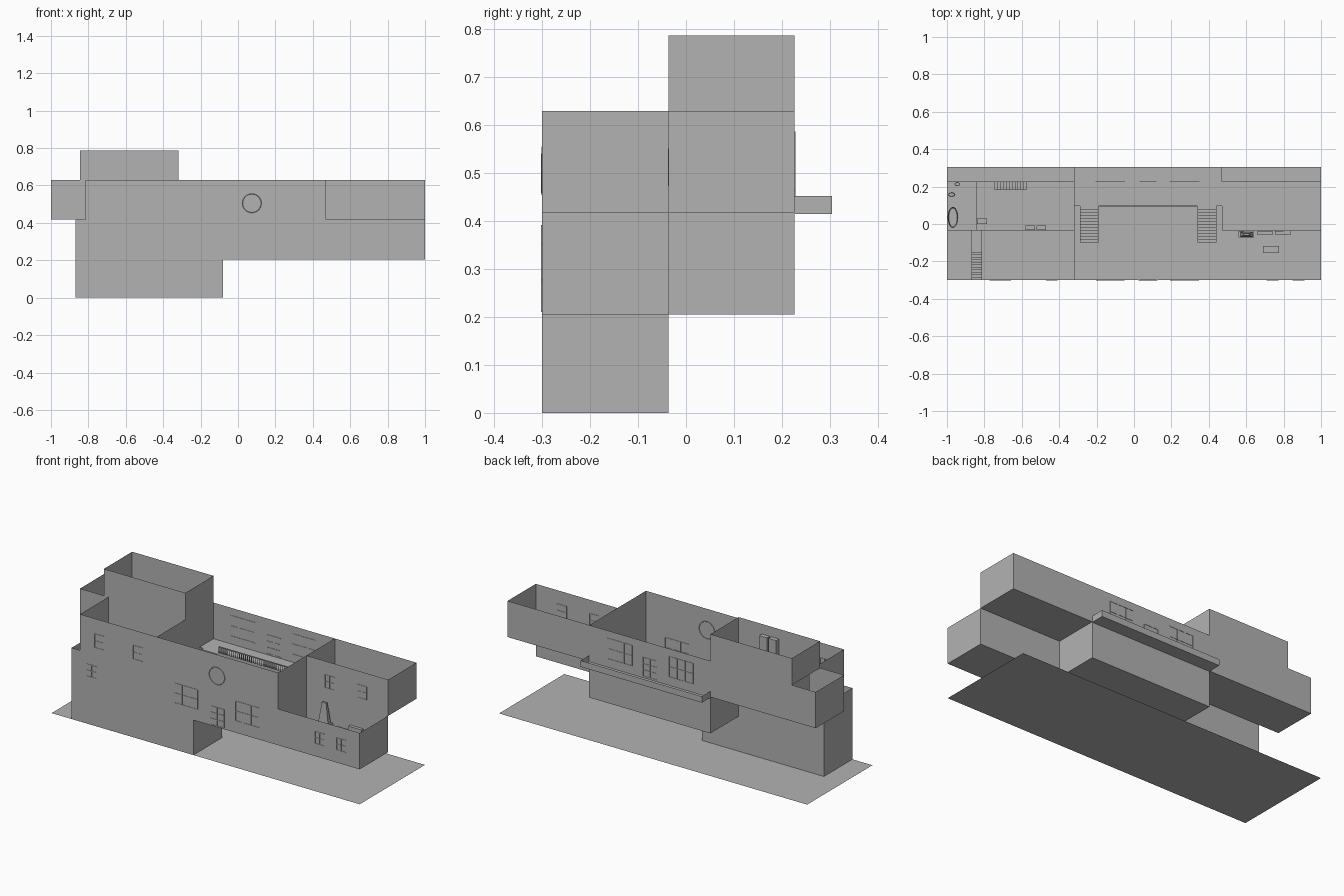
import bpy, bmesh, math
from mathutils import Matrix, Vector

if "Cube" in bpy.data.objects:
    bpy.data.objects.remove(bpy.data.objects["Cube"])

plaster = bpy.data.materials.new("plain_grey")
plaster.use_nodes = True
GREY = (0.45, 0.45, 0.45, 1)
plaster.diffuse_color = GREY
plaster.node_tree.nodes["Principled BSDF"].inputs["Base Color"].default_value = GREY

# Main plan lines and storey heights
WEST, EAST, HALL_W, HALL_E = -1.0, 1.0, -0.317, 0.47
FRONT, MID, BACK, EDGE = -0.3, -0.036, 0.226, 0.305
LOW_W, ROOM_W, ATTIC_W = -0.87, -0.815, -0.845
BASE, GROUND, FIRST, ATTIC, TOP = 0.0, 0.205, 0.418, 0.63, 0.787


def finish(name, bm):
    mesh = bpy.data.meshes.new(name)
    bm.to_mesh(mesh)
    bm.free()
    mesh.materials.append(plaster)
    obj = bpy.data.objects.new(name, mesh)
    bpy.context.collection.objects.link(obj)
    return obj


def quad(bm, *points):
    bm.faces.new([bm.verts.new(p) for p in points])


def add_box(bm, x0, x1, y0, y1, z0, z1):
    size = Matrix.Diagonal((x1 - x0, y1 - y0, z1 - z0, 1))
    place = Matrix.Translation(((x0 + x1) / 2, (y0 + y1) / 2, (z0 + z1) / 2))
    bmesh.ops.create_cube(bm, size=1, matrix=place @ size)


def box(name, *bounds):
    bm = bmesh.new()
    add_box(bm, *bounds)
    return finish(name, bm)


def walls(name, z0, z1, *points):
    """Thin upright sheets along a plan path."""
    bm = bmesh.new()
    for (ax, ay), (bx, by) in zip(points, points[1:]):
        quad(bm, (ax, ay, z0), (bx, by, z0), (bx, by, z1), (ax, ay, z1))
    return finish(name, bm)


def floor(name, x0, x1, y0, y1, z):
    bm = bmesh.new()
    quad(bm, (x0, y0, z), (x1, y0, z), (x1, y1, z), (x0, y1, z))
    return finish(name, bm)


# Ground
floor("ground", WEST, EAST, FRONT, EDGE, BASE)

# Basement and ground storey
walls("basement_walls", BASE, GROUND, (LOW_W, FRONT), (-0.08, FRONT),
      (-0.08, MID), (LOW_W, MID), (LOW_W, FRONT))
walls("ground_west_walls", GROUND, FIRST, (HALL_W, MID), (LOW_W, MID),
      (LOW_W, FRONT), (EAST, FRONT))
walls("ground_east_walls", GROUND, FIRST, (EAST, FRONT), (EAST, MID), (HALL_E, MID))
floor("front_ground_floor", ROOM_W, EAST, FRONT, MID, GROUND)
floor("stair_landing", LOW_W, ROOM_W, -0.14, MID, GROUND)
floor("hall_rear_floor", HALL_W, HALL_E, MID, BACK, GROUND)
walls("hall_rear_lower_wall", GROUND, FIRST, (HALL_W, BACK), (HALL_E, BACK))

# Upper storey and the full height hall partitions
for side, x in (("west", HALL_W), ("east", HALL_E)):
    walls(f"hall_{side}_wall", GROUND, ATTIC, (x, FRONT), (x, BACK))
walls("upper_front_walls", FIRST, ATTIC, (ROOM_W, MID), (ROOM_W, FRONT), (HALL_E, FRONT))
walls("upper_rear_walls", FIRST, ATTIC, (HALL_W, MID), (WEST, MID), (WEST, BACK),
      (EAST, BACK), (EAST, MID), (HALL_E, MID))
walls("bathroom_partition", FIRST, ATTIC, (ROOM_W, 0.02), (ROOM_W, BACK))
floor("upper_front_floor", ROOM_W, HALL_W, FRONT, MID, FIRST)
floor("upper_rear_west_floor", WEST, HALL_W, MID, BACK, FIRST)
floor("upper_rear_east_floor", HALL_E, EAST, MID, BACK, FIRST)

# Attic room with a stair opening
walls("attic_walls", ATTIC, TOP, (ATTIC_W, MID), (HALL_W, MID), (HALL_W, BACK),
      (ATTIC_W, BACK), (ATTIC_W, MID))
floor("attic_floor", ATTIC_W, HALL_W, MID, 0.185, ATTIC)
floor("attic_floor_west", ATTIC_W, -0.745, 0.185, BACK, ATTIC)
floor("attic_floor_east", -0.56, HALL_W, 0.185, BACK, ATTIC)

# Rear balcony
floor("balcony_floor", HALL_W, HALL_E, BACK, EDGE, FIRST - 0.003)
walls("balcony_parapet", FIRST - 0.003, 0.452, (HALL_W, BACK), (HALL_W, EDGE),
      (HALL_E, EDGE), (HALL_E, BACK))

# Gallery inside the hall, with railing
floor("gallery_floor", HALL_W, HALL_E, 0.095, BACK, FIRST)
bm = bmesh.new()
add_box(bm, -0.19, 0.34, 0.092, 0.098, 0.452, 0.457)
for i in range(41):
    x = -0.19 + i * 0.53 / 40
    add_box(bm, x - 0.0015, x + 0.0015, 0.0935, 0.0965, FIRST, 0.452)
finish("gallery_railing", bm)


def stair(name, start, end, width, z0, z1, axis, steps=12):
    """Thin treads and risers climbing from start to end along one axis."""
    bm = bmesh.new()
    run, rise = (end - start) / steps, (z1 - z0) / steps

    def point(along, across, z):
        return (along, across, z) if axis == "x" else (across, along, z)
    for i in range(steps):
        a, b = start + i * run, start + (i + 1) * run
        low, high = z0 + i * rise, z0 + (i + 1) * rise
        for (p, q), (r, s) in (((a, low), (a, high)), ((a, high), (b, high))):
            quad(bm, point(p, width[0], q), point(p, width[1], q),
                 point(r, width[1], s), point(r, width[0], s))
    return finish(name, bm)


stair("hall_stair_west", -0.1, 0.095, (-0.29, -0.19), GROUND, FIRST, "y")
stair("hall_stair_east", -0.1, 0.095, (0.34, 0.44), GROUND, FIRST, "y")
stair("basement_stair", FRONT, -0.14, (LOW_W, ROOM_W), BASE, GROUND, "y")
stair("attic_stair", -0.745, -0.56, (0.185, BACK), FIRST, ATTIC, "x")


# Window and door trim: slim bars laid over a wall
def trim(name, wall, a0, a1, z0, z1, columns=2, rows=2, axis="x", t=0.003):
    bm = bmesh.new()

    def bar(p, q, r, s):
        near, far = wall - 0.002, wall + 0.002
        add_box(bm, *((p, q, near, far) if axis == "x" else (near, far, p, q)), r, s)
    for i in range(columns + 1):
        a = a0 + (a1 - a0) * i / columns
        bar(a - t / 2, a + t / 2, z0, z1)
    for i in range(rows + 1):
        z = z0 + (z1 - z0) * i / rows
        bar(a0, a1, z - t / 2, z + t / 2)
    return finish(name, bm)


for side, x in (("west", -0.127), ("east", 0.27)):
    trim(f"hall_front_window_{side}", FRONT, x - 0.075, x + 0.075, 0.275, 0.39, 3)
    trim(f"hall_rear_window_{side}", BACK, x - 0.078, x + 0.078, 0.465, 0.585, 3)
trim("front_door", FRONT, 0.03, 0.12, 0.212, 0.32, 2, 3)
trim("balcony_door", BACK, 0.03, 0.12, 0.425, 0.535, 2, 3)
trim("east_side_door", EAST - 0.002, -0.19, -0.13, 0.212, 0.33, 1, 1, "y")
for i, x in enumerate((-0.69, -0.44)):
    trim(f"upper_front_window_{i}", FRONT, x - 0.03, x + 0.03, 0.46, 0.54)
for i, x in enumerate((-0.74, 0.74, 0.88)):
    trim(f"ground_front_window_{i}", FRONT, x - 0.03, x + 0.03, 0.28, 0.35)
for i, x in enumerate((0.62, 0.83)):
    trim(f"upper_east_window_{i}", MID, x - 0.03, x + 0.03, 0.475, 0.55)

# Round window in the hall front
bpy.ops.mesh.primitive_torus_add(major_radius=0.05, minor_radius=0.0015,
                                 major_segments=32, minor_segments=4,
                                 location=(0.074, FRONT, 0.505),
                                 rotation=(math.pi / 2, 0, 0))
ring = bpy.context.object
ring.name = "round_window"
ring.data.materials.append(plaster)


# Bathroom fittings: basins with a sunken top
def basin(name, x, y, rx, ry, height, depth):
    bm = bmesh.new()
    place = Matrix.Translation((x, y, FIRST + height / 2)) @ Matrix.Diagonal((rx, ry, 1, 1))
    bmesh.ops.create_cone(bm, cap_ends=True, segments=20, radius1=1, radius2=1,
                          depth=height, matrix=place)
    bm.normal_update()
    top = max(bm.faces, key=lambda f: f.calc_center_median().z)
    bmesh.ops.inset_region(bm, faces=[top], thickness=min(rx, ry) * 0.2)
    bmesh.ops.translate(bm, verts=top.verts, vec=Vector((0, 0, -depth)))
    return finish(name, bm)


basin("bathtub", -0.968, 0.035, 0.028, 0.056, 0.045, 0.035)
basin("toilet", -0.975, 0.157, 0.018, 0.011, 0.035, 0.012)
basin("washbasin", -0.945, 0.213, 0.014, 0.011, 0.06, 0.012)

# Loose furniture
box("attic_wardrobe", -0.84, -0.785, 0.0, 0.03, ATTIC, 0.68)
for i, x in enumerate((-0.58, -0.52)):
    box(f"attic_cabinet_{i}", x, x + 0.05, -0.033, -0.008, ATTIC, 0.73)
box("table_top", 0.69, 0.775, -0.155, -0.118, 0.25, 0.256)
bm = bmesh.new()
for x in (0.693, 0.768):
    for y in (-0.152, -0.125):
        add_box(bm, x, x + 0.004, y, y + 0.004, GROUND, 0.25)
finish("table_legs", bm)
box("sideboard", 0.66, 0.74, -0.06, -0.038, GROUND, 0.27)
box("bookcase", 0.755, 0.84, -0.056, -0.038, GROUND, 0.3)

# Fireplace with tapering hood
bm = bmesh.new()
for x in (0.565, 0.625):
    add_box(bm, x, x + 0.012, -0.07, -0.038, GROUND, 0.27)
add_box(bm, 0.56, 0.642, -0.073, -0.038, 0.27, 0.282)
hood = Matrix.Translation((0.601, -0.056, 0.34)) @ Matrix.Diagonal((1, 0.4, 1, 1))
bmesh.ops.create_cone(bm, cap_ends=True, segments=4, radius1=0.045, radius2=0.02, depth=0.116,
                      matrix=hood @ Matrix.Rotation(math.pi / 4, 4, "Z"))
finish("fireplace", bm)
